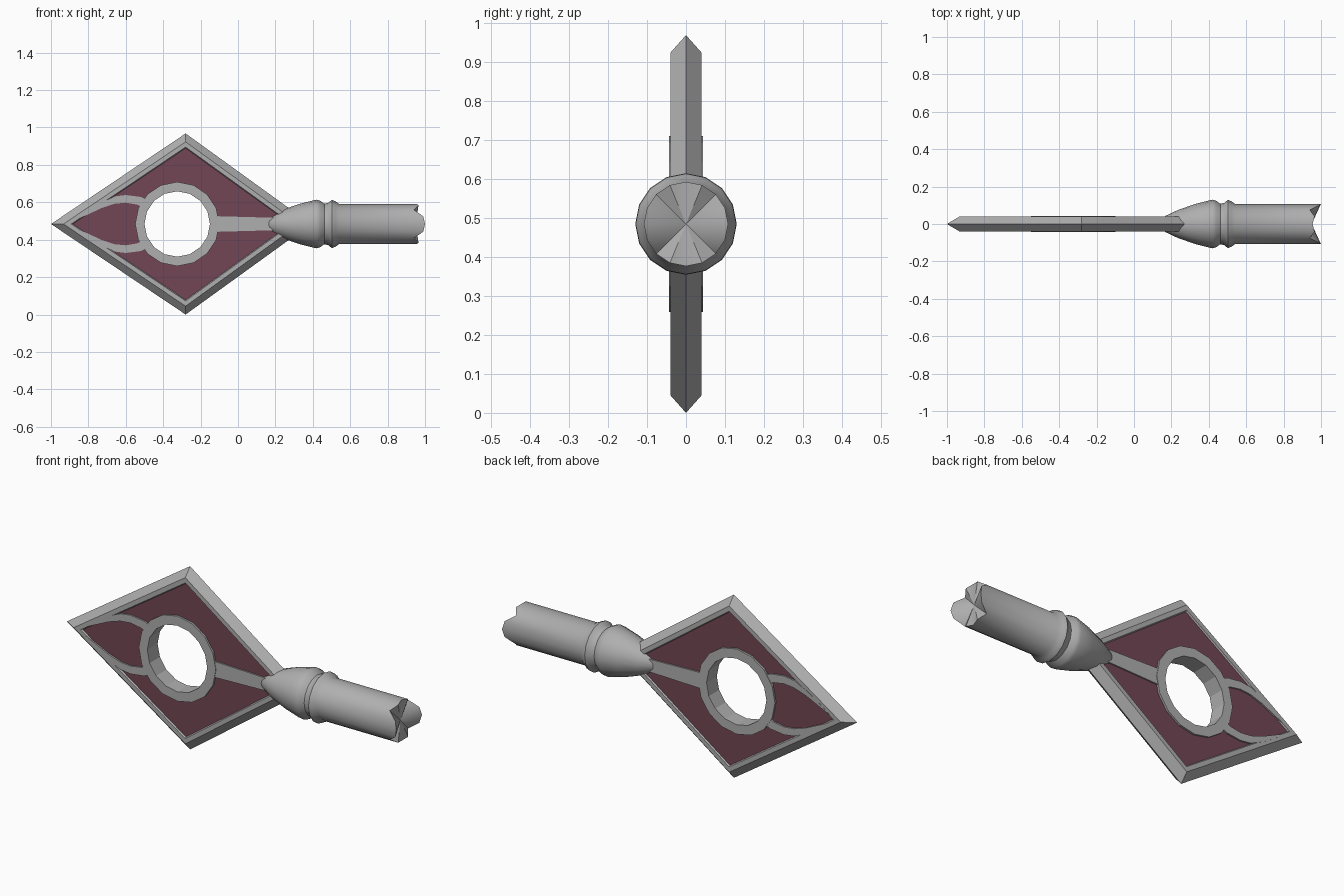
import bpy, bmesh, math

if "Cube" in bpy.data.objects:
    bpy.data.objects.remove(bpy.data.objects["Cube"])

CZ = 0.484          # height of the centre line
HOLE_X = -0.325     # centre of the round window


def material(name, rgb):
    m = bpy.data.materials.new(name)
    m.diffuse_color = (*rgb, 1)
    m.use_nodes = True
    m.node_tree.nodes["Principled BSDF"].inputs["Base Color"].default_value = m.diffuse_color
    return m


GREY = material("steel_grey", (0.43, 0.43, 0.43))
RED = material("dark_maroon", (0.165, 0.062, 0.087))


def add_object(name, mesh, mat):
    mesh.materials.clear()
    mesh.materials.append(mat)
    ob = bpy.data.objects.new(name, mesh)
    bpy.context.collection.objects.link(ob)
    return ob


def plate(name, loops, half, mat):
    """Flat plate in the xz plane; extra loops become holes."""
    cu = bpy.data.curves.new(name, 'CURVE')
    cu.dimensions, cu.fill_mode, cu.extrude = '2D', 'BOTH', half
    for loop in loops:
        sp = cu.splines.new('POLY')
        sp.points.add(len(loop) - 1)
        for p, (x, z) in zip(sp.points, loop):
            p.co = (x, z, 0, 1)
        sp.use_cyclic_u, sp.use_smooth = True, False
    tmp = bpy.data.objects.new(name + "_outline", cu)
    bpy.context.collection.objects.link(tmp)
    bpy.context.view_layer.update()
    dg = bpy.context.evaluated_depsgraph_get()
    mesh = bpy.data.meshes.new_from_object(tmp.evaluated_get(dg))
    bpy.data.objects.remove(tmp)
    ob = add_object(name, mesh, mat)
    ob.rotation_euler.x = math.pi / 2
    return ob


def skin(name, rings, mat, closed=False, end_x=None):
    """Join rings of points with quads; closed joins last to first."""
    bm = bmesh.new()
    vs = [[bm.verts.new(p) for p in r] for r in rings]
    n = len(rings[0])
    pairs = list(zip(vs, vs[1:])) + ([(vs[-1], vs[0])] if closed else [])
    for a, b in pairs:
        for i in range(n):
            j = (i + 1) % n
            bm.faces.new((a[i], a[j], b[j], b[i]))
    if not closed:
        bm.faces.new(vs[0])
        c = bm.verts.new((end_x, 0, CZ))
        for i in range(n):
            bm.faces.new((vs[-1][i], vs[-1][(i + 1) % n], c))
    bmesh.ops.recalc_face_normals(bm, faces=bm.faces)
    mesh = bpy.data.meshes.new(name)
    bm.to_mesh(mesh)
    bm.free()
    return add_object(name, mesh, mat)


def diamond(s):
    return [(-0.28 - 0.72 * s, CZ), (-0.28, CZ + 0.484 * s),
            (-0.28 + 0.67 * s, CZ), (-0.28, CZ - 0.484 * s)]


def circle(r, n=16):
    return [(HOLE_X + r * math.cos(2 * math.pi * i / n),
             CZ + r * math.sin(2 * math.pi * i / n)) for i in range(n)]


# Sharpened diamond frame
section = [(1, 0), (0.907, -0.04), (0.85, -0.04), (0.835, -0.031),
           (0.835, 0.031), (0.85, 0.04), (0.907, 0.04)]
skin("blade_frame", [[(x, y, z) for x, z in diamond(s)] for s, y in section],
     GREY, closed=True)

# Recessed panel and ring around the round window
plate("blade_panel", [diamond(0.845), circle(0.2)], 0.033, RED)
plate("window_ring", [circle(0.225), circle(0.175)], 0.043, GREY)

# Bar from the ring to the handle
plate("centre_bar", [[(-0.12, CZ + 0.042), (0.24, CZ + 0.032),
                      (0.24, CZ - 0.032), (-0.12, CZ - 0.042)]], 0.0405, GREY)

# Curved leaf trims, mirrored above and below
outer = [(-0.47, 0.12), (-0.52, 0.145), (-0.60, 0.155), (-0.66, 0.147),
         (-0.73, 0.115), (-0.80, 0.072), (-0.87, 0.02)]
inner = [(-0.80, 0.052), (-0.73, 0.085), (-0.66, 0.108), (-0.60, 0.114),
         (-0.54, 0.104), (-0.49, 0.08)]
for label, side in (("upper", 1), ("lower", -1)):
    plate(label + "_leaf_trim",
          [[(x, CZ + side * h) for x, h in outer + inner]], 0.041, GREY)

# Turned handle with collar and broken, jagged end
profile = [(0.145, 0.015), (0.165, 0.042), (0.235, 0.075), (0.33, 0.108),
           (0.42, 0.13), (0.438, 0.125), (0.462, 0.108), (0.482, 0.113),
           (0.502, 0.129), (0.52, 0.122), (0.54, 0.108)]
N = 16
dirs = [(math.cos(2 * math.pi * i / N), math.sin(2 * math.pi * i / N))
        for i in range(N)]
rings = [[(x, r * c, CZ + r * s) for c, s in dirs] for x, r in profile]
jag = [1.0, 0.99, 0.94, 0.965, 0.955]
ends = [jag[min(i % 8, 8 - i % 8)] for i in range(N)]
rings.append([(e, 0.108 * c, CZ + 0.108 * s) for e, (c, s) in zip(ends, dirs)])
handle = skin("handle", rings, GREY, end_x=0.95)
bpy.ops.object.select_all(action='DESELECT')
handle.select_set(True)
bpy.context.view_layer.objects.active = handle
bpy.ops.object.shade_smooth_by_angle(angle=math.radians(35))
